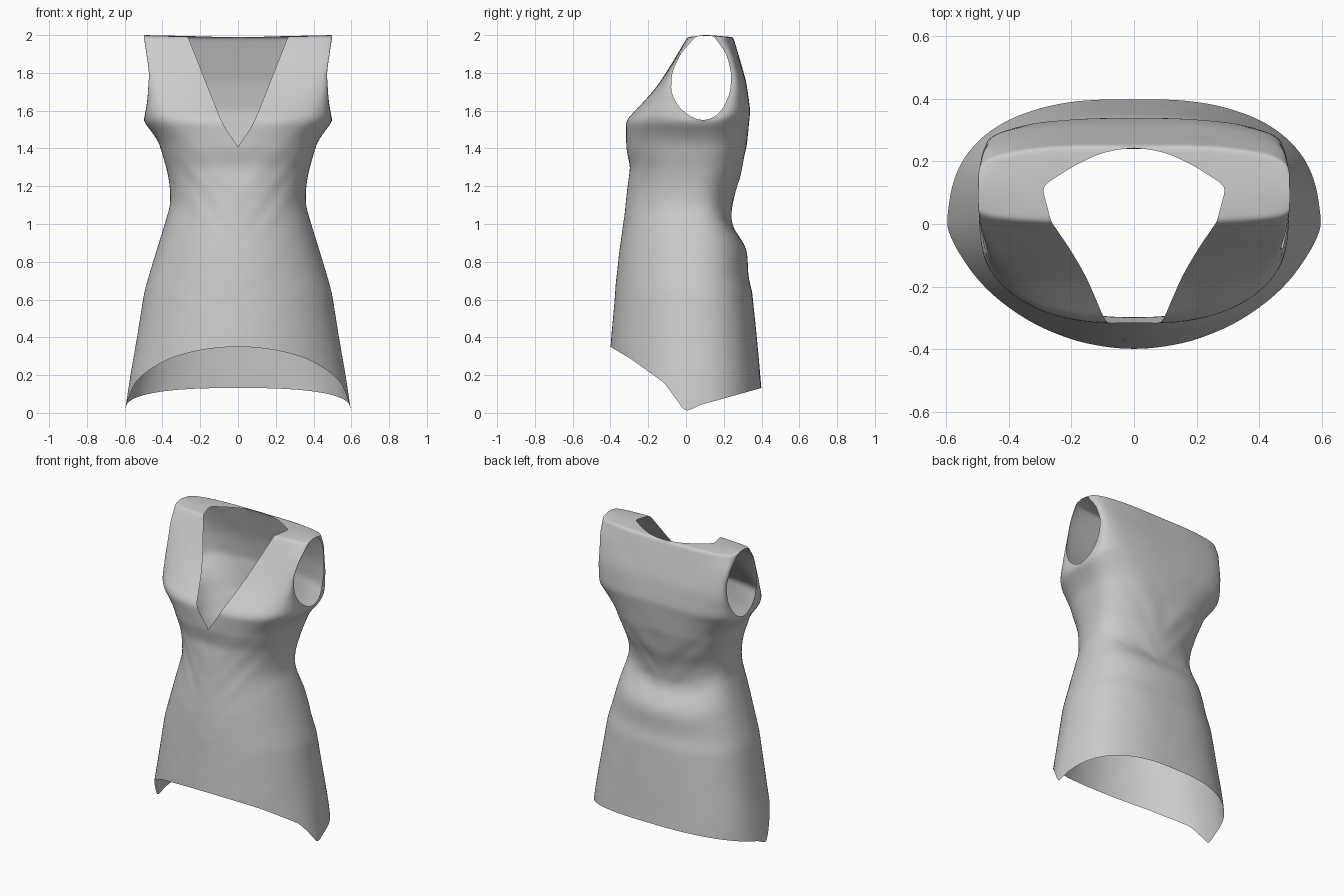
import bpy, bmesh, math
from mathutils import Vector, noise

if "Cube" in bpy.data.objects:
    bpy.data.objects.remove(bpy.data.objects["Cube"])


def lerp(pts, t):
    """Piecewise-linear lookup in a short list of (key, value) points."""
    if t <= pts[0][0]:
        return pts[0][1]
    for (a, va), (b, vb) in zip(pts, pts[1:]):
        if t <= b:
            return va + (vb - va) * (t - a) / (b - a)
    return pts[-1][1]


# Outline profiles, all as (height, value)
WIDTH = [(0, .6), (.2, .57), (.4, .535), (.65, .495), (.8, .45), (1, .388), (1.1, .358),
         (1.2, .36), (1.3, .38), (1.45, .425), (1.54, .5), (1.65, .48), (1.8, .47), (2, .5)]
FRONT = [(0, -.41), (.35, -.4), (.7, -.37), (.85, -.355), (1, -.33), (1.2, -.305), (1.3, -.295),
         (1.4, -.315), (1.55, -.32), (1.61, -.26), (1.72, -.16), (1.85, -.075), (1.99, .005)]
BACK = [(0, .4), (.13, .4), (.4, .375), (.65, .35), (.73, .325), (.8, .33), (.88, .32), (.98, .25),
        (1.03, .235), (1.15, .25), (1.25, .285), (1.4, .32), (1.6, .34), (1.75, .32), (1.99, .25)]
SIDE = [(0, 0), (.3, .02), (1, .03), (1.3, .05), (1.54, .09)]
ARM_F = SIDE + [(1.57, .02), (1.62, -.04), (1.7, -.08), (1.8, -.075), (1.9, -.03), (1.99, .05)]
ARM_B = SIDE + [(1.57, .16), (1.62, .2), (1.7, .235), (1.8, .24), (1.9, .215), (1.99, .15)]
NECK = [(1.4, 0), (1.43, .01), (1.48, .05), (1.55, .09), (1.75, .17), (1.88, .22), (1.99, .265)]
ROUND_F = [(0, 1.9), (.8, 2), (1.2, 2.2), (1.5, 2.7), (2, 3)]
ROUND_B = [(0, 2.6), (.8, 2.4), (1.2, 2.4), (1.6, 2.9), (2, 3)]
# Hem heights against fraction of the half depth
HEM_F = [(0, 0), (.3, .16), (.75, .29), (1, .35)]
HEM_B = [(0, 0), (.12, .035), (1, .132)]

COLS = 20
SKIRT_TOP = .7
HEIGHTS = [.76, .82, .87, .91, .95, .98, 1.01, 1.04, 1.08, 1.12, 1.17, 1.22, 1.26, 1.3, 1.34,
           1.37, 1.4, 1.43, 1.48, 1.51, 1.54, 1.57, 1.595, 1.62, 1.66, 1.7, 1.75, 1.8, 1.85,
           1.9, 1.94, 1.97, 1.99]

bm = bmesh.new()


def angle(j, neck, width, n):
    return math.acos(min(1, (neck / width) ** (n / 2))) * j / COLS


def body_point(front, j, z):
    """Point j of a half section: 0 is the side edge, COLS the centre or neckline."""
    rnd, edge, prof = (ROUND_F, ARM_F, FRONT) if front else (ROUND_B, ARM_B, BACK)
    n, w = lerp(rnd, z), lerp(WIDTH, z)
    a = angle(j, lerp(NECK, z) if front else 0, w, n)
    c, s = max(0, math.cos(a)) ** (2 / n), math.sin(a) ** (2 / n)
    # the back waist fold sags in the middle
    zp = z if front or not .85 < z < 1.3 else z - .08 * c * c * math.sin((z - .85) / .45 * math.pi)
    e = lerp(edge, z)
    y = e + (lerp(prof, zp) - e) * s
    # soft cloth wrinkles, strongest at the waist
    k = .012 * math.exp(-((z - 1.18) / .2) ** 2) + .002
    y += k * s * noise.noise(Vector((w * c * 3, y * 2, z * 11 - c * 5)))
    return Vector((w * c, y, z))


def bridge(rows):
    for r0, r1 in zip(rows, rows[1:]):
        for j in range(COLS):
            bm.faces.new([r0[j], r0[j + 1], r1[j + 1], r1[j]])


# Front and back panels
for front in (True, False):
    rows = []
    n = (ROUND_F if front else ROUND_B)[0][1]
    for i in range(13):
        t, row = i / 12, []
        for j in range(COLS + 1):
            h = lerp(HEM_F if front else HEM_B, math.sin(math.pi / 2 * j / COLS) ** (2 / n))
            row.append(bm.verts.new(body_point(front, j, h + (SKIRT_TOP - h) * t)))
        rows.append(row)
    for z in HEIGHTS:
        rows.append([bm.verts.new(body_point(front, j, z)) for j in range(COLS + 1)])
    bridge(rows)

# Shoulder straps joining the panels behind the neckline
SHOULDER_NECK = [(0, .265), (.48, .295), (.75, .19), (.92, .1), (1, 0)]
rows = []
for i in range(13):
    t = i / 12
    w, row = lerp(WIDTH, 1.99), []
    for j in range(COLS + 1):
        a = angle(j, lerp(SHOULDER_NECK, t), w, 3)
        c, s = max(0, math.cos(a)) ** (2 / 3), math.sin(a) ** (2 / 3)
        f, b = .05 - .045 * s, .15 + .10 * s
        if i in (0, 12):
            p = body_point(i == 0, j, 1.99)
        else:
            p = Vector((w * c, f + (b - f) * t, 1.99 + .01 * math.sin(math.pi * t) * c))
        row.append(bm.verts.new(p))
    rows.append(row)
bridge(rows)

bmesh.ops.remove_doubles(bm, verts=bm.verts, dist=.0005)
bmesh.ops.recalc_face_normals(bm, faces=bm.faces)
for v in bm.verts:
    if abs(v.co.x) < 1e-3:
        v.co.x = 0

mesh = bpy.data.meshes.new("dress")
bm.to_mesh(mesh)
bm.free()
dress = bpy.data.objects.new("dress", mesh)
bpy.context.collection.objects.link(dress)
for p in mesh.polygons:
    p.use_smooth = True

# Left half and softened cloth
mirror = dress.modifiers.new("mirror", 'MIRROR')
mirror.merge_threshold = .0005
sub = dress.modifiers.new("soften", 'SUBSURF')
sub.levels = sub.render_levels = 1
